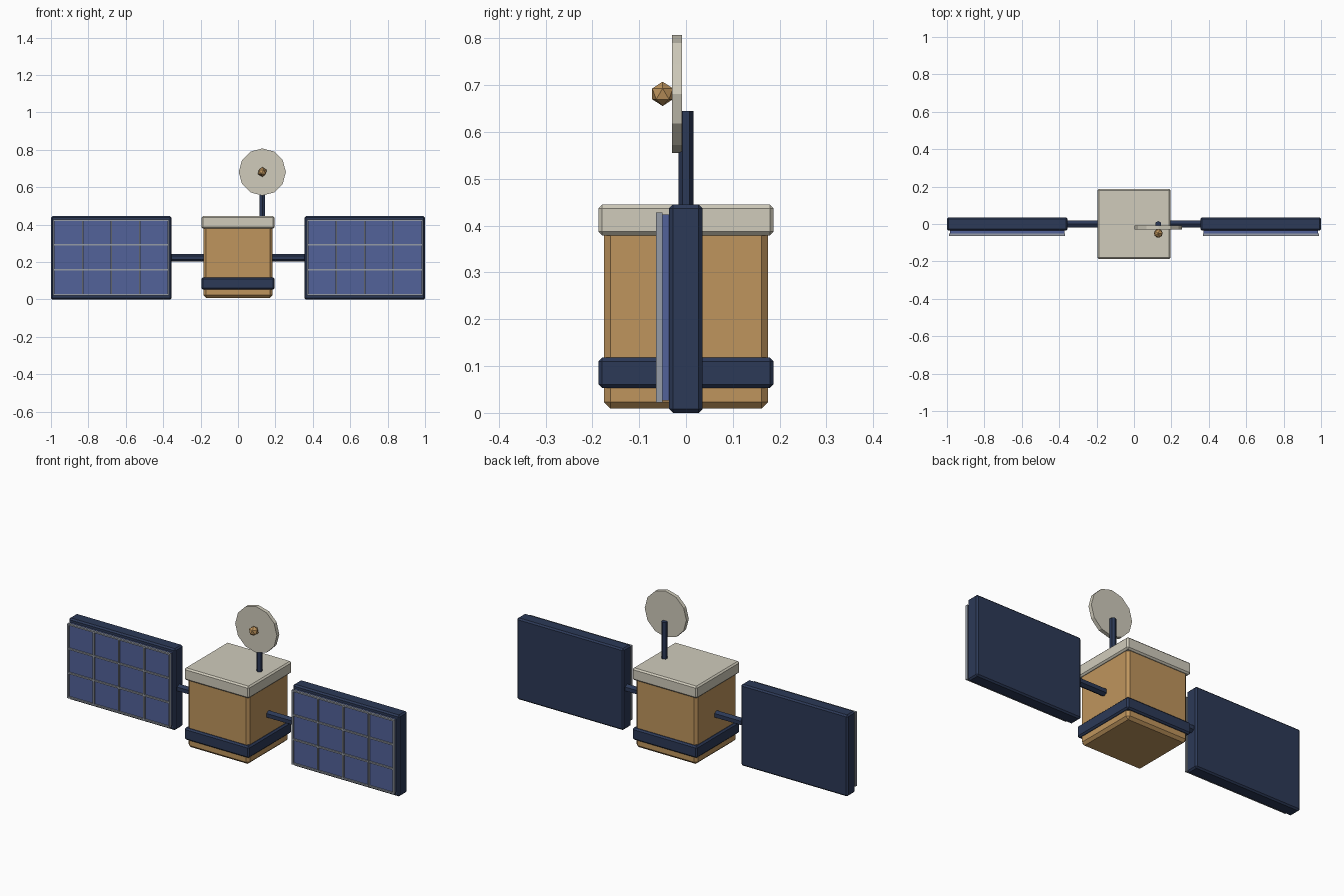
import bpy
import math

cube = bpy.data.objects.get("Cube")
if cube:
    bpy.data.objects.remove(cube, do_unlink=True)


def material(name, rgb):
    m = bpy.data.materials.new(name)
    m.use_nodes = True
    color = (*rgb, 1)
    m.diffuse_color = color
    m.node_tree.nodes["Principled BSDF"].inputs["Base Color"].default_value = color
    return m


gold = material("gold_foil", (0.52, 0.30, 0.11))
ivory = material("ivory", (0.63, 0.60, 0.50))
navy = material("navy", (0.025, 0.041, 0.095))
blue = material("cell_blue", (0.084, 0.122, 0.32))
silver = material("silver_grey", (0.30, 0.33, 0.38))


def finish(name, mat):
    obj = bpy.context.object
    obj.name = name
    obj.data.materials.append(mat)
    return obj


def box(name, mat, x, y, z, bevel=0):
    """Box from (low, high) ranges, with optional chamfered edges."""
    ranges = (x, y, z)
    bpy.ops.mesh.primitive_cube_add(size=1, location=[(a + b) / 2 for a, b in ranges])
    obj = finish(name, mat)
    obj.scale = [abs(b - a) for a, b in ranges]
    bpy.ops.object.transform_apply(location=False, rotation=False, scale=True)
    if bevel:
        mod = obj.modifiers.new("chamfer", "BEVEL")
        mod.width = bevel
        mod.segments = 1
    return obj


def rod(name, mat, sides, radius, length, location, rotation=(0, 0, 0)):
    bpy.ops.mesh.primitive_cylinder_add(vertices=sides, radius=radius, depth=length,
                                        location=location, rotation=rotation)
    return finish(name, mat)


# Main body, lid and belt
box("body", gold, (-0.185, 0.185), (-0.175, 0.175), (0.009, 0.40), 0.014)
box("lid", ivory, (-0.196, 0.196), (-0.187, 0.187), (0.379, 0.445), 0.008)
box("belt", navy, (-0.196, 0.196), (-0.187, 0.187), (0.053, 0.118), 0.008)

# Solar wings, one on each side
COLUMNS, ROWS = 4, 3
X0, X1, Z0, Z1 = 0.372, 0.984, 0.026, 0.424
BAR = 0.004
for side, s in (("left", 1), ("right", -1)):
    rod(side + "_arm", navy, 6, 0.021, 0.21, (s * 0.265, 0, 0.223),
        (math.pi / 2, 0, math.pi / 2))
    box(side + "_panel_frame", navy, (s * 0.355, s), (-0.036, 0.035), (0, 0.445), 0.008)
    box(side + "_solar_cells", blue, (s * X0, s * X1), (-0.055, -0.03), (Z0, Z1))
    for i in range(COLUMNS + 1):
        x = s * (X0 + (X1 - X0) * i / COLUMNS)
        box(f"{side}_upright_bar_{i}", silver, (x - BAR, x + BAR), (-0.064, -0.05),
            (Z0 - BAR, Z1 + BAR))
    for i in range(ROWS + 1):
        z = Z0 + (Z1 - Z0) * i / ROWS
        box(f"{side}_cross_bar_{i}", silver, (s * (X0 - BAR), s * (X1 + BAR)),
            (-0.063, -0.05), (z - BAR, z + BAR))

# Antenna mast, dish and feed
rod("mast", navy, 6, 0.016, 0.225, (0.13, 0, 0.5325))
rod("dish", ivory, 12, 0.126, 0.021, (0.13, -0.0195, 0.6815), (math.pi / 2, 0, 0))
bpy.ops.mesh.primitive_ico_sphere_add(subdivisions=1, radius=0.026,
                                      location=(0.13, -0.05, 0.6815))
finish("dish_feed", gold)
